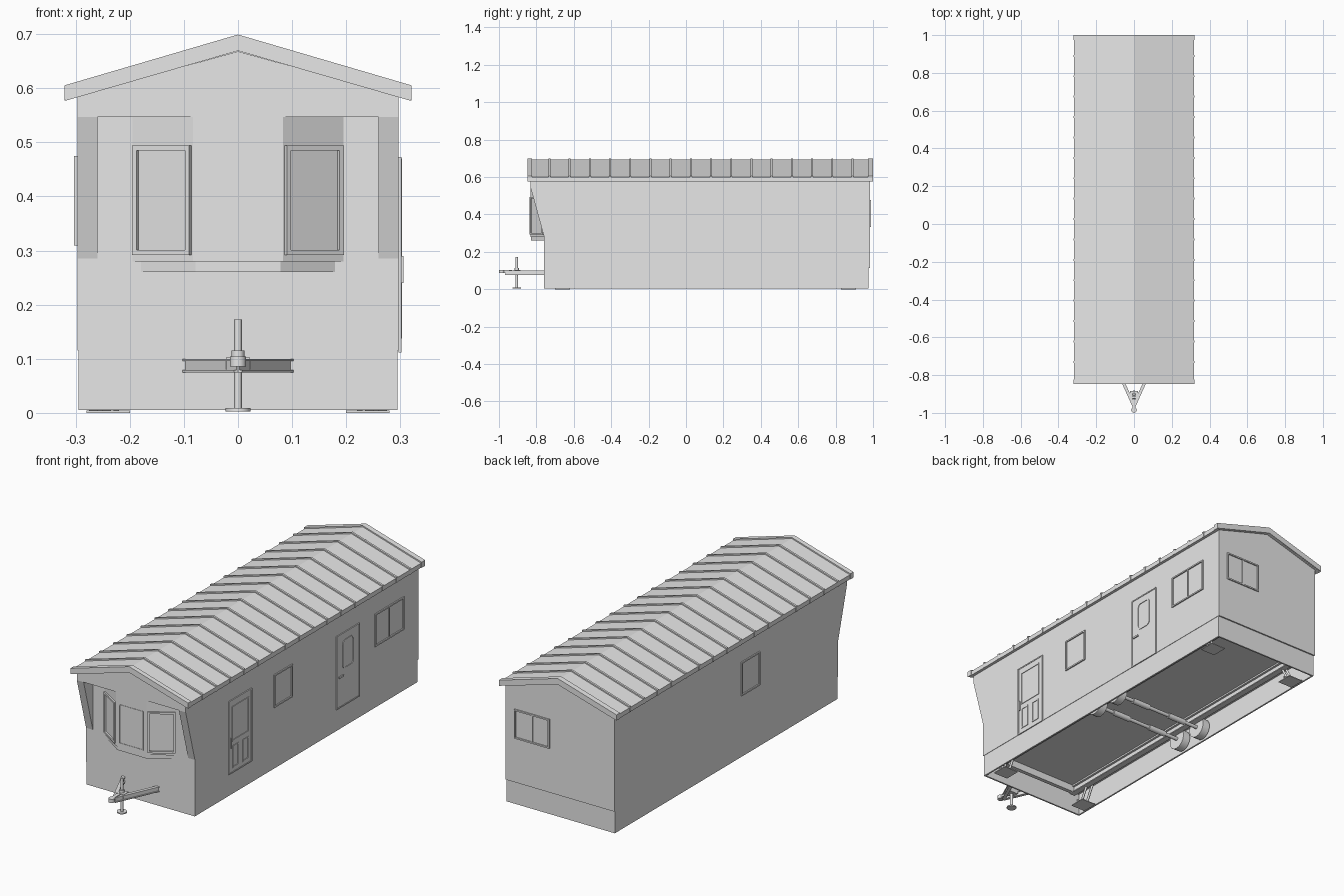
import bpy, bmesh, math
from mathutils import Vector, Matrix

cube = bpy.data.objects.get("Cube")
if cube:
    bpy.data.objects.remove(cube, do_unlink=True)

grey = bpy.data.materials.new("light_grey")
grey.use_nodes = True
COLOUR = (0.8, 0.8, 0.8, 1)
grey.diffuse_color = COLOUR
grey.node_tree.nodes["Principled BSDF"].inputs["Base Color"].default_value = COLOUR

HW, FRONT, NOSE, BACK = 0.297, -0.76, -0.832, 0.983   # body half width and y limits
FLOOR, EAVE, RIDGE = 0.115, 0.585, 0.668


def finish(name, bm, matrix=Matrix()):
    bmesh.ops.recalc_face_normals(bm, faces=bm.faces)
    mesh = bpy.data.meshes.new(name)
    bm.to_mesh(mesh)
    bm.free()
    mesh.materials.append(grey)
    ob = bpy.data.objects.new(name, mesh)
    ob.matrix_world = matrix
    bpy.context.collection.objects.link(ob)
    return ob


def prism(name, pts, axis, lo, hi, matrix=Matrix()):
    """Extrude a 2D outline along an axis; the outline uses the other two axes in order."""
    def place(p, t):
        q = list(p)
        q.insert("xyz".index(axis), t)
        return q
    bm = bmesh.new()
    ends = [[bm.verts.new(place(p, t)) for p in pts] for t in (lo, hi)]
    n = len(pts)
    for ring in ends:
        bm.faces.new(ring)
    for i in range(n):
        j = (i + 1) % n
        bm.faces.new((ends[0][i], ends[0][j], ends[1][j], ends[1][i]))
    return finish(name, bm, matrix)


def rect(a, b, c, d):
    return [(a, c), (b, c), (b, d), (a, d)]


def box(name, x, y, z, matrix=Matrix()):
    return prism(name, rect(*x, *y), "z", *z, matrix)


def rod(name, a, b, r, sides=12):
    a, b = Vector(a), Vector(b)
    bm = bmesh.new()
    bmesh.ops.create_cone(bm, cap_ends=True, segments=sides, radius1=r, radius2=r, depth=(b - a).length)
    turn = (b - a).to_track_quat("Z", "Y").to_matrix().to_4x4()
    ob = finish(name, bm, Matrix.Translation((a + b) / 2) @ turn)
    for f in ob.data.polygons:
        f.use_smooth = len(f.vertices) == 4
    return ob


def wall(u, normal, origin=(0, 0, 0)):
    """Local frame on a wall: x along it, y up, z outward."""
    u, n = Vector(u).normalized(), Vector(normal).normalized()
    m = Matrix((u, Vector((0, 0, 1)), n)).transposed().to_4x4()
    return Matrix.Translation(origin) @ m


def frame(name, m, u0, u1, v0, v1, w=0.007, depth=0.006, corner=0):
    """Raised rectangular ring, with optional rounded corners."""
    def outline(g):
        if not corner:
            return rect(u0 + g, u1 - g, v0 + g, v1 - g)
        r, pts = corner - g, []
        for k, (cx, cy) in enumerate(((u1, v1), (u0, v1), (u0, v0), (u1, v0))):
            cx += corner if cx == u0 else -corner
            cy += corner if cy == v0 else -corner
            for s in range(5):
                a = math.pi / 2 * (k + s / 4)
                pts.append((cx + r * math.cos(a), cy + r * math.sin(a)))
        return pts
    bm = bmesh.new()
    rings = [[bm.verts.new((*p, h)) for p in outline(g)]
             for g, h in ((0, 0), (0, depth), (w, depth), (w, 0))]
    n = len(rings[0])
    for a, b in zip(rings, rings[1:] + rings[:1]):
        for i in range(n):
            j = (i + 1) % n
            bm.faces.new((a[i], a[j], b[j], b[i]))
    return finish(name, bm, m)


# Body: main block, gable nose, slanted wings beside the bay
gable = [(-HW, FLOOR), (HW, FLOOR), (HW, EAVE), (0, RIDGE), (-HW, EAVE)]
prism("body", gable, "y", FRONT, BACK)
prism("nose_gable", [(-HW, 0.547)] + [(HW, 0.547)] + gable[2:], "y", NOSE, FRONT)
for s, side in ((1, "left"), (-1, "right")):
    prism(side + "_nose_wing", [(FRONT, 0.285), (FRONT, 0.547), (NOSE, 0.547)], "x",
          *sorted((s * 0.26, s * HW)))

# Skirt boards around the open underside
SW, SB = HW - 0.002, BACK - 0.007
for s, side in ((1, "left"), (-1, "right")):
    box(side + "_skirt", sorted((s * SW, s * (SW - 0.008))), (FRONT + 0.002, SB), (0.005, FLOOR))
box("front_skirt", (-SW, SW), (FRONT + 0.002, FRONT + 0.01), (0.005, FLOOR))
box("back_skirt", (-SW, SW), (SB - 0.008, SB), (0.005, FLOOR))

# Bay window at the front
bay = [(-0.195, FRONT), (-0.083, NOSE), (0.083, NOSE), (0.195, FRONT)]
prism("bay", bay, "z", 0.28, 0.547)
prism("bay_sill", [(x * 0.95, y + 0.004) for x, y in bay], "z", 0.26, 0.28)
front = wall((1, 0, 0), (0, -1, 0), (0, NOSE, 0))
frame("bay_centre_window", front, -0.066, 0.066, 0.297, 0.49, 0.004, 0.002)
dx, dy = 0.112, FRONT - NOSE
length = math.hypot(dx, dy)
for s, side in ((1, "left"), (-1, "right")):
    m = wall((dx, s * dy, 0), (s * dy, -dx, 0), (s * 0.139, (FRONT + NOSE) / 2, 0))
    frame(side + "_bay_window", m, -length / 2 + 0.004, length / 2 - 0.004, 0.292, 0.494, 0.009, 0.007)

# Roof: thin chevron, end caps, standing seams
def chevron(half, lift):
    return [(-half, 0.577), (0, 0.669), (half, 0.577),
            (half, 0.599 + lift), (0, 0.693 + lift), (-half, 0.599 + lift)]

prism("roof", chevron(0.318, 0), "y", -0.845, 0.995)
prism("roof_front_cap", chevron(0.321, 0.006), "y", -0.847, -0.823)
prism("roof_back_cap", chevron(0.321, 0.006), "y", 0.973, 1.0)
for i in range(16):
    y = -0.73 + i * 0.108
    prism("roof_seam", chevron(0.32, 0.006), "y", y - 0.005, y + 0.005)

# Windows
left = wall((0, 1, 0), (1, 0, 0), (HW, 0, 0))
right = wall((0, -1, 0), (-1, 0, 0), (-HW, 0, 0))
back = wall((-1, 0, 0), (0, 1, 0), (0, BACK, 0))
frame("left_small_window", left, -0.147, -0.004, 0.309, 0.47)
frame("right_small_window", right, 0.004, 0.147, 0.309, 0.475)
for name, m, u0, u1, v0, v1 in (("left_wide_window", left, 0.639, 0.866, 0.309, 0.47),
                                ("back_window", back, -0.247, -0.055, 0.333, 0.477)):
    frame(name, m, u0, u1, v0, v1)
    mid = (u0 + u1) / 2
    box(name + "_mullion", (mid - 0.004, mid + 0.004), (v0, v1), (0, 0.004), m)

# Doors on the left wall
for name, u0 in (("front_door", -0.5), ("rear_door", 0.34)):
    box(name, (u0, u0 + 0.18), (FLOOR, 0.47), (-0.002, 0.003), left)
    frame(name + "_frame", left, u0, u0 + 0.18, FLOOR - 0.003, 0.473, 0.006, 0.005)
frame("front_door_window", left, -0.476, -0.344, 0.27, 0.44, 0.005)
for u in (-0.472, -0.395):
    frame("front_door_panel", left, u, u + 0.046, 0.137, 0.246, 0.006)
box("front_door_handle", (-0.488, -0.482), (0.24, 0.29), (0, 0.009), left)
frame("rear_door_window", left, 0.386, 0.473, 0.293, 0.437, 0.006, 0.006, 0.022)
box("rear_door_handle", (0.355, 0.39), (0.261, 0.269), (0, 0.009), left)

# Chassis beams and cross members
for s, side in ((1, "left"), (-1, "right")):
    for z in ((0.075, 0.08), (0.107, FLOOR)):
        box(side + "_chassis_flange", sorted((s * 0.205, s * 0.235)), (-0.72, 0.94), z)
    box(side + "_chassis_web", sorted((s * 0.216, s * 0.222)), (-0.72, 0.94), (0.08, 0.107))
for y in (-0.72, 0.92):
    box("cross_member", (-0.22, 0.22), (y, y + 0.02), (0.08, FLOOR))

# Axles and wheels
for y in (0.035, 0.18):
    rod("axle", (-0.25, y, 0.054), (0.25, y, 0.054), 0.009)
    for s in (1, -1):
        rod("wheel", (s * 0.235, y, 0.054), (s * 0.275, y, 0.054), 0.051, 16)
        rod("axle_sleeve", (s * 0.06, y, 0.054), (s * 0.16, y, 0.054), 0.014)

# Corner steadies
for s in (1, -1):
    for y, lean in ((-0.66, 0.06), (0.87, -0.06)):
        box("steady_foot", sorted((s * 0.2, s * 0.28)), (y - 0.04, y + 0.04), (0, 0.004))
        for x in (0.225, 0.255):
            rod("steady_leg", (s * x, y, 0.004), (s * x, y + lean, FLOOR), 0.006, 6)
        rod("steady_bar", (s * 0.2, y, 0.012), (s * 0.28, y, 0.012), 0.006, 6)

# A-frame drawbar with channel section
tip = Vector((0, -0.965, 0))
for s in (1, -1):
    start = Vector((s * 0.095, FRONT + 0.005, 0))
    run = tip - start
    m = Matrix.Translation(start) @ Matrix.Rotation(math.atan2(run.y, run.x), 4, "Z")
    for z in ((0.075, 0.079), (0.096, 0.1)):
        box("drawbar_flange", (0, run.length), (-0.008, 0.008), z, m)
    box("drawbar_web", (0, run.length), (-0.003, 0.003), (0.079, 0.096), m)

# Coupling and jockey post
box("coupling", (-0.009, 0.009), (-0.985, -0.93), (0.088, 0.104))
rod("coupling_head", (0, -0.985, 0.086), (0, -0.985, 0.104), 0.015, 16)
box("post_bracket", (-0.022, 0.022), (-0.925, -0.885), (0.08, 0.102))
rod("jockey_post", (0, -0.905, 0.004), (0, -0.905, 0.173), 0.007)
rod("post_collar", (0, -0.905, 0.085), (0, -0.905, 0.115), 0.012)
rod("jockey_foot", (0, -0.905, 0.003), (0, -0.905, 0.009), 0.023, 16)
